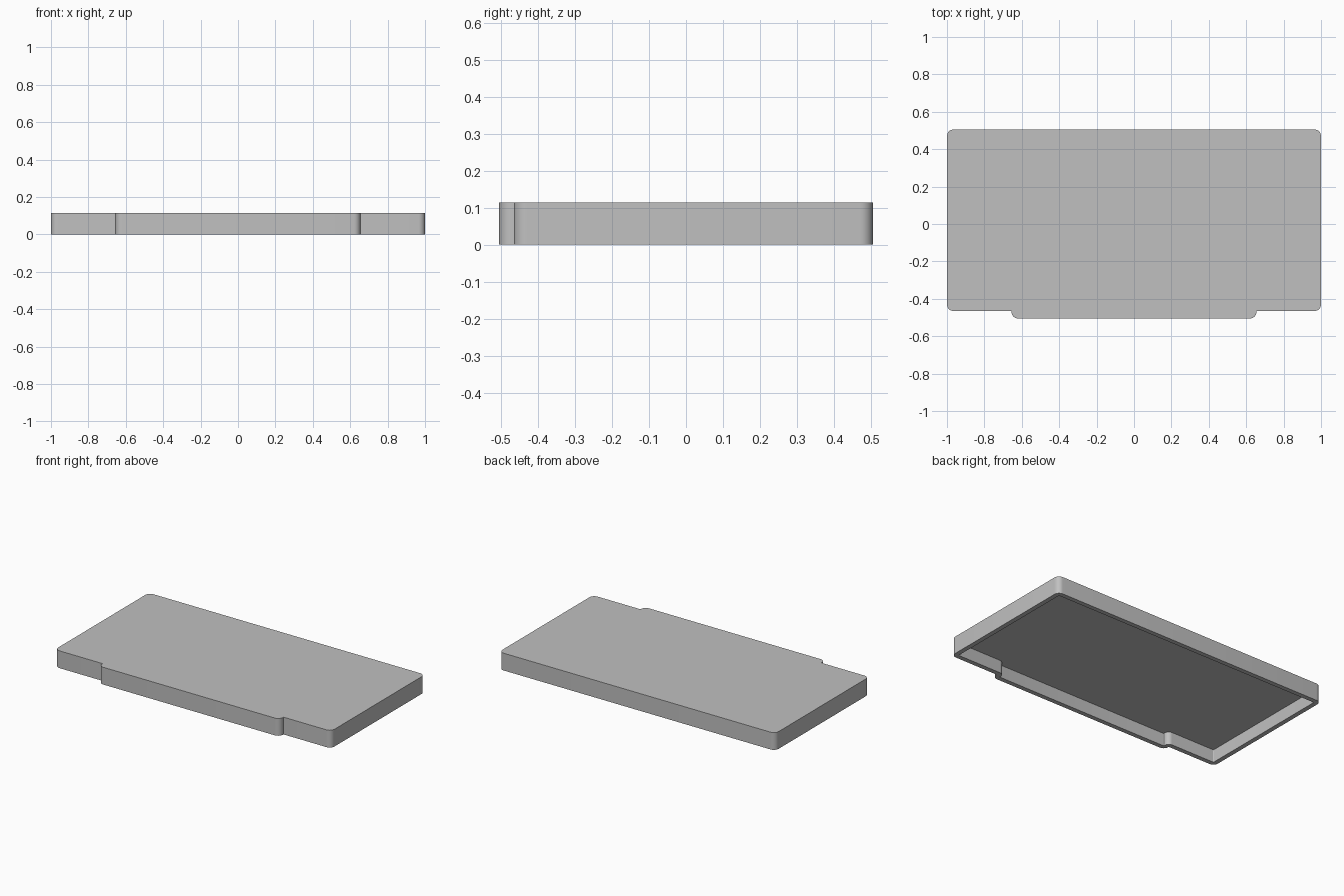
import bpy
import bmesh
from math import cos, sin, radians

cube = bpy.data.objects.get("Cube")
if cube:
    bpy.data.objects.remove(cube, do_unlink=True)

HALF_X, HALF_Y, HEIGHT = 1.0, 0.505, 0.113
TAB_X, SHOULDER_Y = 0.655, -0.465
RADIUS, WALL, STEPS = 0.035, 0.03, 8


def arc(cx, cy, radius, start, end):
    angles = [radians(start + (end - start) * i / STEPS) for i in range(STEPS + 1)]
    return [(cx + radius * cos(a), cy + radius * sin(a)) for a in angles]


def outline(inset):
    """Rounded plate outline with a front tab, moved inwards by inset."""
    r = RADIUS - inset
    half = arc(TAB_X - RADIUS, -HALF_Y + RADIUS, r, 270, 360)
    half += arc(TAB_X, SHOULDER_Y, inset, 180, 90)
    half += arc(HALF_X - RADIUS, SHOULDER_Y + RADIUS, r, 270, 360)
    half += arc(HALF_X - RADIUS, HALF_Y - RADIUS, r, 0, 90)
    return half + [(-x, y) for x, y in reversed(half)]


def ring(bm, inset, z):
    return [bm.verts.new((x, y, z)) for x, y in outline(inset)]


def bridge(bm, a, b):
    for i in range(len(a)):
        j = (i + 1) % len(a)
        bm.faces.new((a[i], a[j], b[j], b[i]))


# Hollow cover: top, outer wall, rim, inner wall and ceiling
bm = bmesh.new()
rings = [ring(bm, 0, HEIGHT), ring(bm, 0, 0),
         ring(bm, WALL, 0), ring(bm, WALL, HEIGHT - WALL)]
for a, b in zip(rings, rings[1:]):
    bridge(bm, a, b)
bm.faces.new(rings[0])
bm.faces.new(rings[-1])
bmesh.ops.remove_doubles(bm, verts=bm.verts, dist=0.0001)
bmesh.ops.recalc_face_normals(bm, faces=bm.faces)

mesh = bpy.data.meshes.new("cover_tray")
bm.to_mesh(mesh)
bm.free()
cover = bpy.data.objects.new("cover_tray", mesh)
bpy.context.collection.objects.link(cover)

# Plain grey finish
grey = bpy.data.materials.new("grey")
grey.use_nodes = True
colour = (0.53, 0.53, 0.53, 1)
grey.diffuse_color = colour
grey.node_tree.nodes["Principled BSDF"].inputs["Base Color"].default_value = colour
mesh.materials.append(grey)

# Smooth rounded corners, crisp edges
bpy.ops.object.select_all(action="DESELECT")
cover.select_set(True)
bpy.context.view_layer.objects.active = cover
bpy.ops.object.shade_smooth_by_angle(angle=radians(30))
